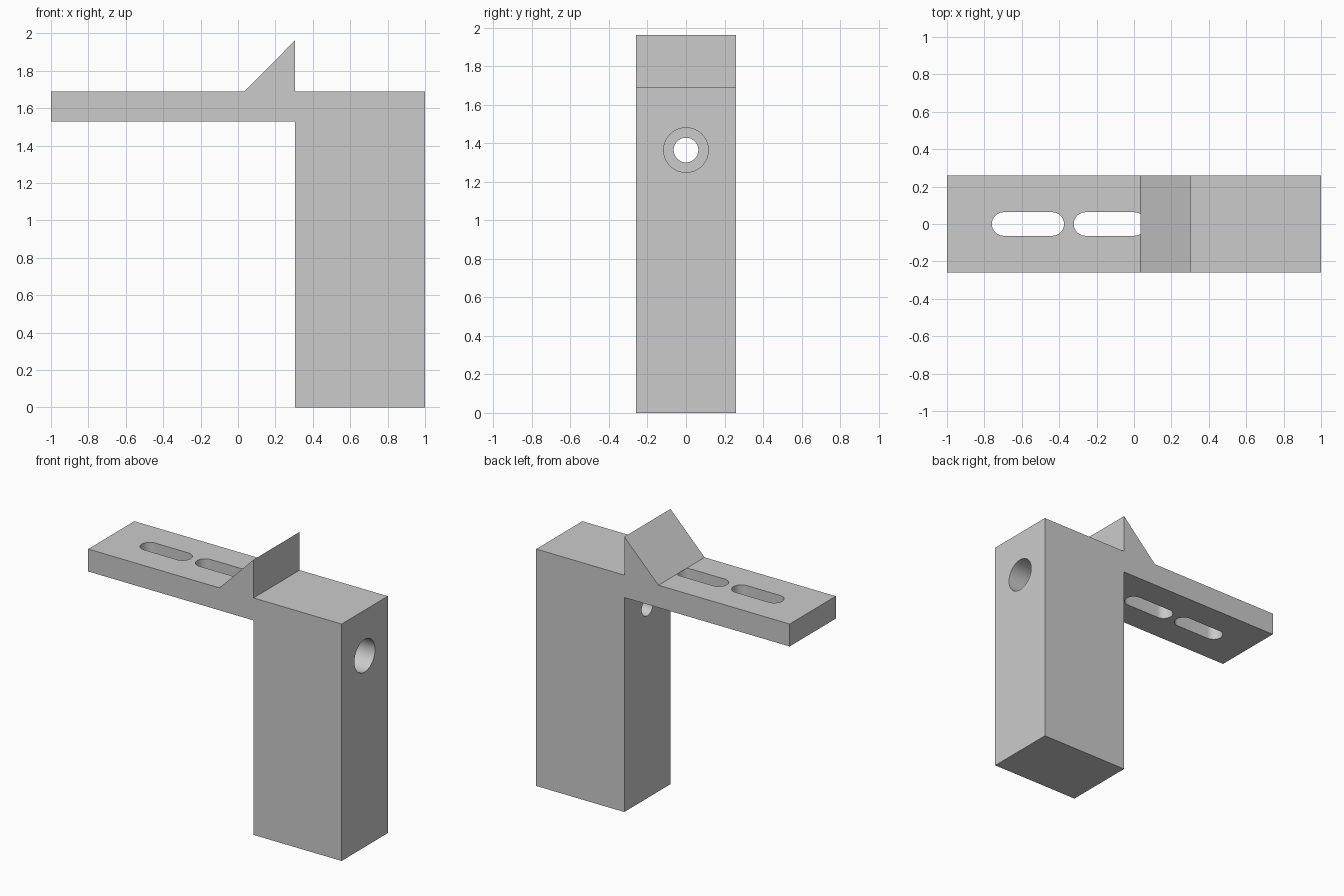
import bpy
import bmesh
import math
from mathutils import Matrix

cube = bpy.data.objects.get("Cube")
if cube:
    bpy.data.objects.remove(cube, do_unlink=True)

HALF_WIDTH = 0.26
PLATE_TOP, PLATE_BOTTOM = 1.69, 1.53
POST_BACK = 0.305

grey = bpy.data.materials.new("plain grey")
grey.use_nodes = True
grey.diffuse_color = (0.6, 0.6, 0.6, 1)
grey.node_tree.nodes["Principled BSDF"].inputs["Base Color"].default_value = (0.6, 0.6, 0.6, 1)


def prism(name, outline, depth, place):
    """Extrude a closed 2D outline evenly about its plane, then place it."""
    bm = bmesh.new()
    face = bm.faces.new([bm.verts.new((a, b, -depth / 2)) for a, b in outline])
    ext = bmesh.ops.extrude_face_region(bm, geom=[face])
    verts = [v for v in ext["geom"] if isinstance(v, bmesh.types.BMVert)]
    bmesh.ops.translate(bm, verts=verts, vec=(0, 0, depth))
    bmesh.ops.transform(bm, matrix=place, verts=bm.verts)
    bmesh.ops.recalc_face_normals(bm, faces=bm.faces)
    mesh = bpy.data.meshes.new(name)
    bm.to_mesh(mesh)
    bm.free()
    mesh.materials.append(grey)
    obj = bpy.data.objects.new(name, mesh)
    bpy.context.collection.objects.link(obj)
    return obj


def slot_outline(x0, x1, r, steps=24):
    """Rounded slot; equal ends give a circle."""
    pts = []
    for cx, start in ((x1 - r, -math.pi / 2), (x0 + r, math.pi / 2)):
        for i in range(steps + 1):
            t = start + math.pi * i / steps
            pts.append((cx + r * math.cos(t), r * math.sin(t)))
    return pts


def circle(r, steps=48):
    return [(r * math.cos(math.tau * i / steps), r * math.sin(math.tau * i / steps))
            for i in range(steps)]


def combine(target, other, operation):
    mod = target.modifiers.new(operation.lower(), "BOOLEAN")
    mod.operation = operation
    mod.solver = "EXACT"
    mod.object = other
    bpy.context.view_layer.objects.active = target
    bpy.ops.object.modifier_apply(modifier=mod.name)
    bpy.data.objects.remove(other, do_unlink=True)


upright = Matrix.Rotation(math.pi / 2, 4, "X")

# Post and arm in one side profile
bracket = prism("bracket", [
    (-1, PLATE_BOTTOM), (POST_BACK, PLATE_BOTTOM), (POST_BACK, 0),
    (1, 0), (1, PLATE_TOP), (-1, PLATE_TOP)], 2 * HALF_WIDTH, upright)

# Two slots through the arm
for x0 in (-0.76, -0.322):
    slot = prism("slot_cutter", slot_outline(x0, x0 + 0.386, 0.063), 0.4,
                 Matrix.Translation((0, 0, 1.61)))
    combine(bracket, slot, "DIFFERENCE")

# Stepped screw hole through the post
for radius, x0, x1 in ((0.064, 0.2, 1.1), (0.116, 0.465, 1.1)):
    place = Matrix.Translation(((x0 + x1) / 2, 0, 1.365)) @ Matrix.Rotation(math.pi / 2, 4, "Y")
    combine(bracket, prism("hole_cutter", circle(radius), x1 - x0, place), "DIFFERENCE")

# Wedge stop standing on the arm
wedge = prism("wedge", [(0.035, PLATE_TOP), (POST_BACK, PLATE_TOP), (POST_BACK, 1.963)],
              2 * HALF_WIDTH, upright)
combine(bracket, wedge, "UNION")

bpy.ops.object.select_all(action="DESELECT")
bracket.select_set(True)
bpy.context.view_layer.objects.active = bracket
bpy.ops.object.shade_smooth_by_angle(angle=math.radians(30))
